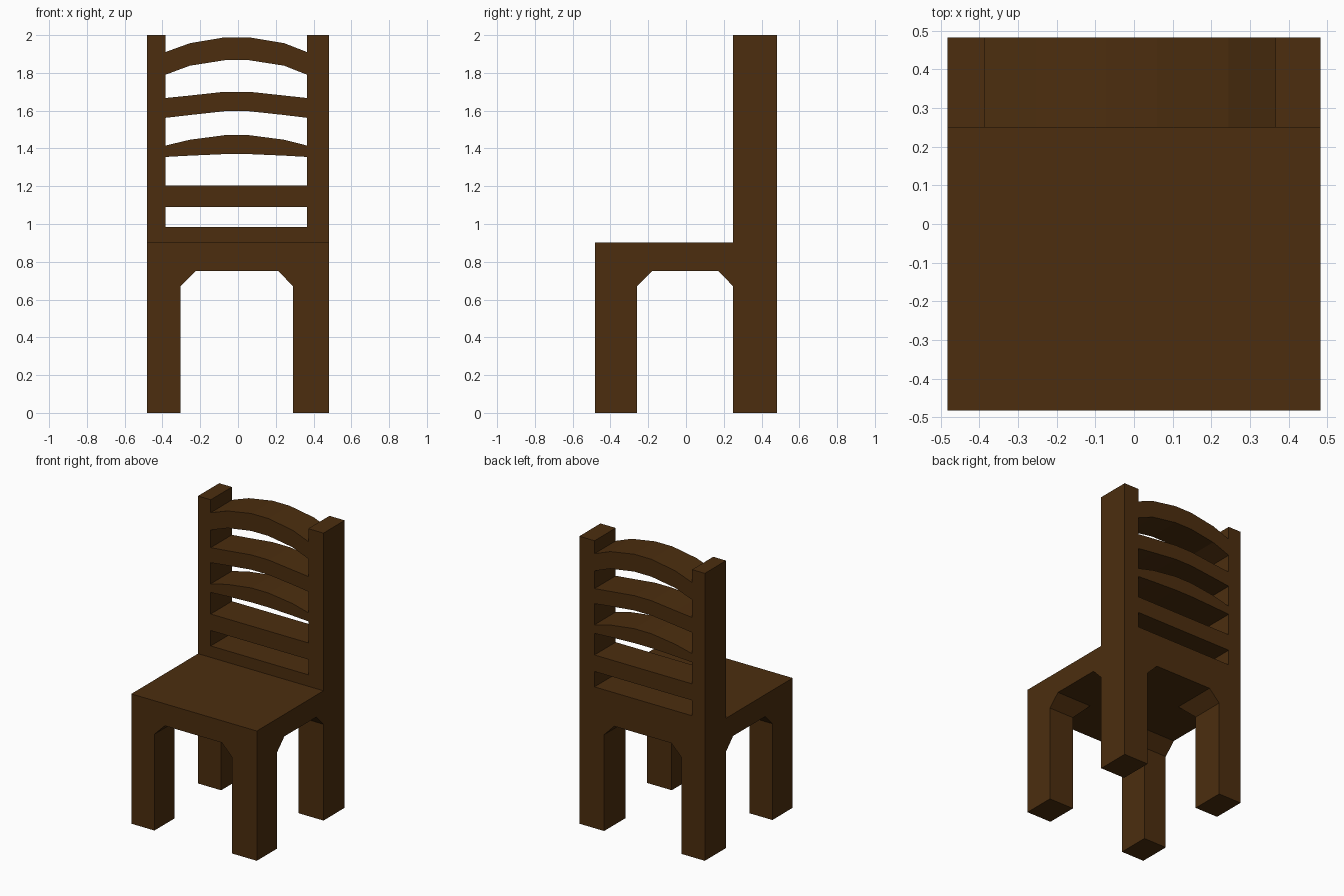
import bpy, bmesh

if "Cube" in bpy.data.objects:
    bpy.data.objects.remove(bpy.data.objects["Cube"])

wood = bpy.data.materials.new("dark brown wood")
wood.diffuse_color = (0.072, 0.027, 0.0045, 1)
wood.use_nodes = True
wood.node_tree.nodes["Principled BSDF"].inputs["Base Color"].default_value = wood.diffuse_color


def prism(name, profile, axis, lo, hi):
    """Extrude a closed 2D profile along x (profile = y,z) or y (profile = x,z)."""
    bm = bmesh.new()

    def place(a, b, t):
        return (t, a, b) if axis == 'X' else (a, t, b)
    face = bm.faces.new([bm.verts.new(place(a, b, lo)) for a, b in profile])
    ext = bmesh.ops.extrude_face_region(bm, geom=[face])
    verts = [v for v in ext['geom'] if isinstance(v, bmesh.types.BMVert)]
    bmesh.ops.translate(bm, verts=verts, vec=place(0, 0, hi - lo))
    bmesh.ops.recalc_face_normals(bm, faces=bm.faces)
    me = bpy.data.meshes.new(name)
    bm.to_mesh(me)
    bm.free()
    ob = bpy.data.objects.new(name, me)
    bpy.context.collection.objects.link(ob)
    me.materials.append(wood)
    return ob


def leg_opening(left, right):
    """Opening between two legs, with chamfered top corners."""
    return [(left, -0.1), (right, -0.1), (right, 0.67), (right - 0.078, 0.75),
            (left + 0.08, 0.75), (left, 0.67)]


# chair body: L-shaped side profile, seat in front and tall back
H = 0.483
chair = prism("chair_frame", [(-H, 0), (H, 0), (H, 2), (0.25, 2), (0.25, 0.903), (-H, 0.903)],
              'X', -H, H)

# openings between the legs
cutters = [prism("front_leg_opening", leg_opening(-0.305, 0.292), 'Y', -1, 1),
           prism("side_leg_opening", leg_opening(-0.26, 0.25), 'X', -1, 1)]

# slat edges across the back: heights at the ends, shoulders and middle
XS = (-0.385, -0.255, -0.072, 0.06, 0.245, 0.366)


def edge(end, shoulder, middle):
    return list(zip(XS, (end, shoulder, middle, middle, shoulder, end)))


gaps = [
    (edge(0.983, 0.983, 0.983), edge(1.09, 1.09, 1.09)),
    (edge(1.205, 1.205, 1.205), edge(1.355, 1.362, 1.37)),
    (edge(1.415, 1.446, 1.47), edge(1.562, 1.577, 1.597)),
    (edge(1.667, 1.68, 1.70), edge(1.79, 1.838, 1.867)),
    (edge(1.91, 1.957, 1.988), edge(2.1, 2.1, 2.1)),
]
for i, (low, high) in enumerate(gaps):
    cutters.append(prism(f"back_gap_{i + 1}", low + high[::-1], 'Y', 0.2, 0.6))

# carve every opening
for c in cutters:
    c.hide_render = True
    c.hide_viewport = True
    c.display_type = 'WIRE'
    m = chair.modifiers.new(c.name, 'BOOLEAN')
    m.operation = 'DIFFERENCE'
    m.solver = 'EXACT'
    m.object = c
